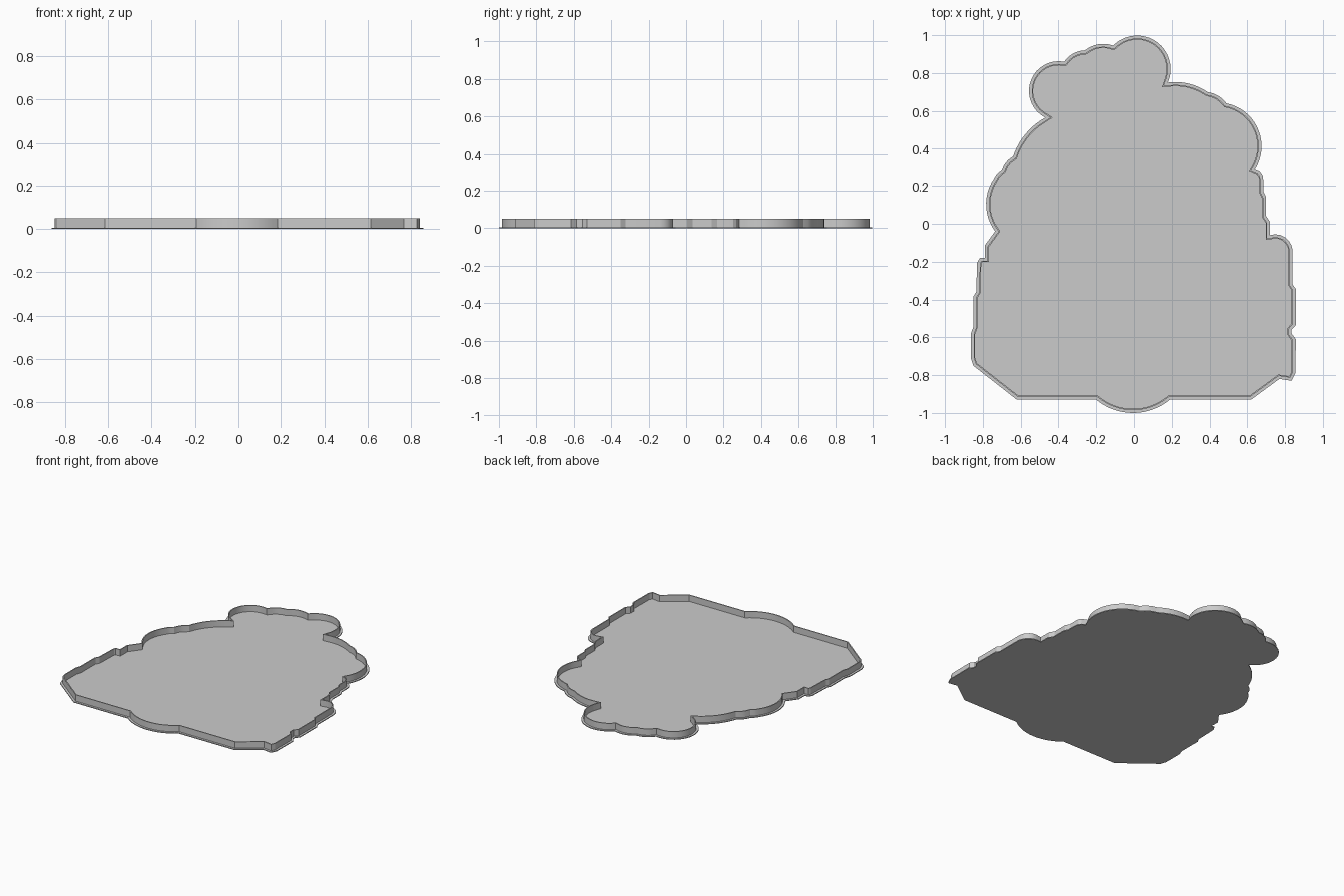
import bpy
import bmesh
import math
from mathutils import Vector

cube = bpy.data.objects.get("Cube")
if cube:
    bpy.data.objects.remove(cube, do_unlink=True)

PLATE_TOP = 0.006
WALL_TOP = 0.05

# Clockwise outline corners: x, y, and outward bulge of the edge that follows
OUTLINE = [
    # upper right scallops
    (-.11, .945, .145), (.18, .75, .02), (.39, .7, .012), (.49, .64, .1),
    (.64, .29, .015), (.685, .23), (.685, .17), (.7, .14), (.7, .04),
    (.72, .01), (.72, -.06, .035),
    # right side steps
    (.84, -.14), (.84, -.32), (.857, -.345), (.857, -.535), (.835, -.56),
    (.835, -.58), (.857, -.61), (.855, -.79), (.835, -.83), (.77, -.82),
    # bottom edge with its central bow
    (.62, -.93), (.19, -.93, .07), (-.2, -.93), (-.62, -.93),
    # left side steps
    (-.85, -.75), (-.863, -.71), (-.863, -.58), (-.85, -.545), (-.85, -.385),
    (-.835, -.36), (-.83, -.205), (-.815, -.18), (-.79, -.18), (-.79, -.115),
    # upper left scallops
    (-.735, -.04, .045), (-.74, .24, .005), (-.7, .285, .01),
    (-.64, .36, .025), (-.47, .565, .135), (-.37, .86, .015),
    (-.26, .92, .02),
]


def left_of(v):
    """Unit vector to the left of a direction, which is outward here."""
    return Vector((-v.y, v.x)).normalized()


def arc_points(a, b, sag):
    """Points from a up to, but not including, b along a circular arc."""
    if not sag:
        return [a]
    half = (b - a).length / 2
    normal = left_of(b - a)
    radius = (half * half + sag * sag) / (2 * sag)
    centre = (a + b) / 2 + normal * (sag - radius)
    sweep = 2 * math.atan2(half, radius - sag)
    count = max(3, int(radius * sweep / 0.025))
    along = (b - a).normalized()
    points = []
    for i in range(count):
        t = sweep * (i / count - 0.5)
        points.append(centre + radius * (along * math.sin(t) + normal * math.cos(t)))
    return points


def make_outline():
    points = []
    for i, corner in enumerate(OUTLINE):
        following = OUTLINE[(i + 1) % len(OUTLINE)]
        sag = corner[2] if len(corner) == 3 else 0
        points += arc_points(Vector(corner[:2]), Vector(following[:2]), sag)
    return points


def inset(points, distance):
    """Move every point inward, with a limited mitre at sharp corners."""
    result = []
    for i, p in enumerate(points):
        n_before = left_of(p - points[i - 1])
        n_after = left_of(points[(i + 1) % len(points)] - p)
        mitre = (n_before + n_after).normalized()
        stretch = 1 / max(mitre.dot(n_after), 0.55)
        result.append(p - mitre * distance * stretch)
    return result


def add_loop(bm, points, z):
    return [bm.verts.new((p.x, p.y, z)) for p in points]


def bridge(bm, first, second):
    for i in range(len(first)):
        j = (i + 1) % len(first)
        bm.faces.new((first[i], first[j], second[j], second[i]))


def finish(bm, name, material):
    bmesh.ops.recalc_face_normals(bm, faces=bm.faces)
    mesh = bpy.data.meshes.new(name)
    bm.to_mesh(mesh)
    bm.free()
    mesh.materials.append(material)
    obj = bpy.data.objects.new(name, mesh)
    bpy.context.collection.objects.link(obj)
    bpy.ops.object.select_all(action="DESELECT")
    obj.select_set(True)
    bpy.context.view_layer.objects.active = obj
    bpy.ops.object.shade_smooth_by_angle(angle=math.radians(25))


grey = bpy.data.materials.new("plain_grey")
grey.use_nodes = True
grey.diffuse_color = (0.6, 0.6, 0.6, 1)
grey.node_tree.nodes["Principled BSDF"].inputs["Base Color"].default_value = grey.diffuse_color

outline = make_outline()

# Thin floor that reaches past the wall as a narrow flange
bm = bmesh.new()
bottom = add_loop(bm, outline, 0)
top = add_loop(bm, outline, PLATE_TOP)
bm.faces.new(bottom)
bm.faces.new(top)
bridge(bm, bottom, top)
finish(bm, "base_plate", grey)

# Raised thin wall that follows the outline
bm = bmesh.new()
outer, inner = inset(outline, 0.015), inset(outline, 0.022)
rings = [add_loop(bm, points, z) for points, z in (
    (outer, PLATE_TOP), (outer, WALL_TOP), (inner, WALL_TOP), (inner, PLATE_TOP))]
for i, ring in enumerate(rings):
    bridge(bm, ring, rings[(i + 1) % len(rings)])
finish(bm, "rim_wall", grey)
